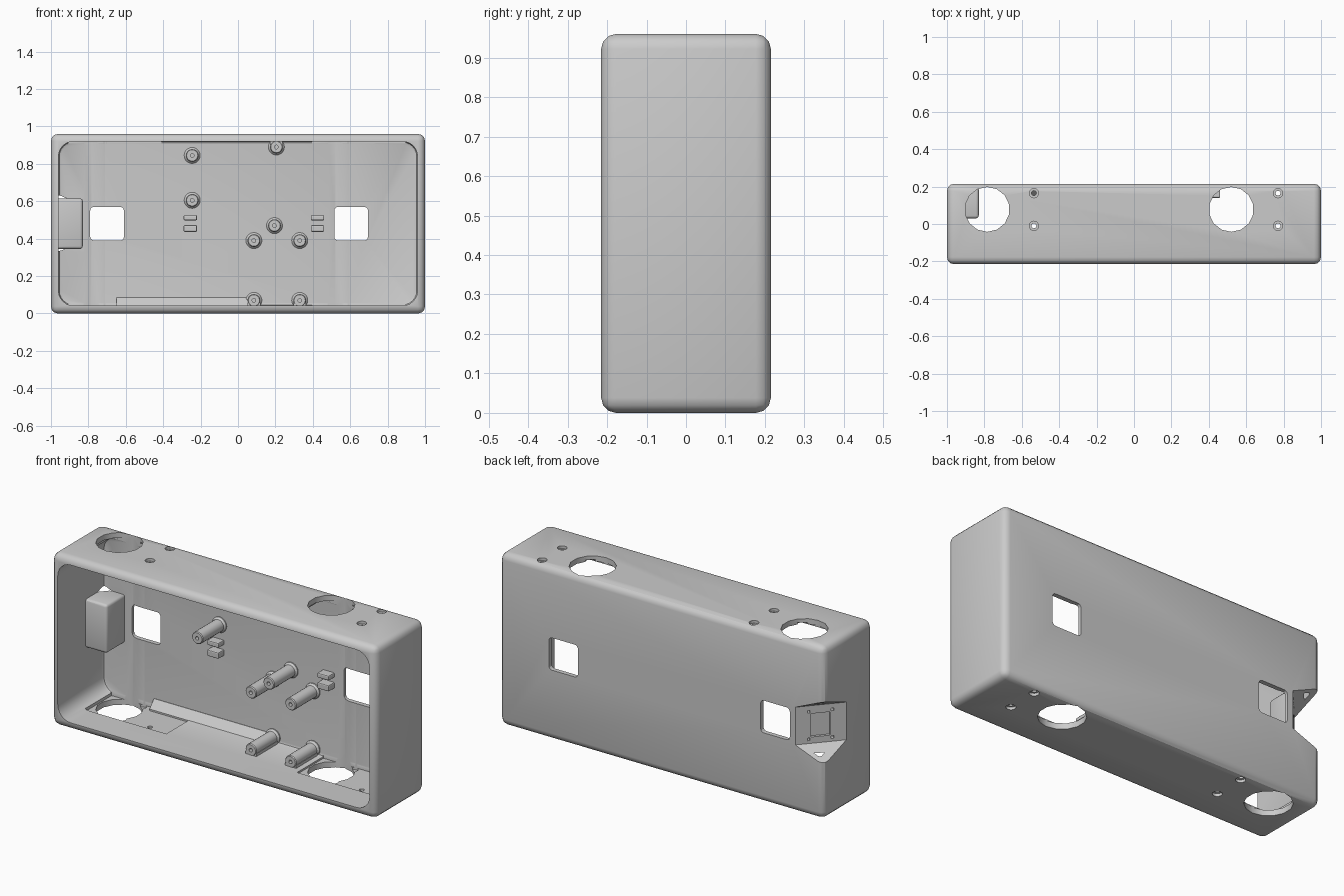
import bpy, bmesh, math
from mathutils import Vector, Matrix

if "Cube" in bpy.data.objects:
    bpy.data.objects.remove(bpy.data.objects["Cube"])


def make(name, bm):
    bmesh.ops.recalc_face_normals(bm, faces=bm.faces)
    me = bpy.data.meshes.new(name)
    bm.to_mesh(me)
    bm.free()
    ob = bpy.data.objects.new(name, me)
    bpy.context.collection.objects.link(ob)
    return ob


def box(name, x, y, z, bevel=0, axis=None, seg=3):
    """Box from (min, max) ranges; bevel all edges or only those along an axis."""
    bm = bmesh.new()
    bmesh.ops.create_cube(bm, size=1)
    for v in bm.verts:
        v.co = [r[0] + (c + .5) * (r[1] - r[0]) for r, c in zip((x, y, z), v.co)]
    if bevel:
        es = [e for e in bm.edges if axis is None or
              abs((e.verts[0].co - e.verts[1].co).normalized()[axis]) > .9]
        bmesh.ops.bevel(bm, geom=es, offset=bevel, segments=seg, profile=.5, affect='EDGES')
    return make(name, bm)


def cyl(name, x, y, z, r, sides=16):
    bm = bmesh.new()
    bmesh.ops.create_cone(bm, cap_ends=True, segments=sides, radius1=r, radius2=r,
                          depth=z[1] - z[0],
                          matrix=Matrix.Translation((x, y, (z[0] + z[1]) / 2)))
    return make(name, bm)


def boolean(target, tool, op='DIFFERENCE'):
    m = target.modifiers.new('bool', 'BOOLEAN')
    m.object, m.operation, m.solver = tool, op, 'EXACT'
    bpy.context.view_layer.objects.active = target
    bpy.ops.object.modifier_apply(modifier=m.name)
    bpy.data.objects.remove(tool)


def smooth(ob):
    bpy.ops.object.select_all(action='DESELECT')
    ob.select_set(True)
    bpy.context.view_layer.objects.active = ob
    bpy.ops.object.shade_smooth_by_angle(angle=math.radians(30))


# Outer shell, open at the front
shell = box('case_shell', (-1, 1), (-.215, .215), (0, .96), .038)

# Cavity with rounded corners and a softened rear edge
cav = box('cavity_cutter', (-.96, .96), (-.3, .19), (.042, .92), .08, 1, 6)
bm = bmesh.new()
bm.from_mesh(cav.data)
rear = [e for e in bm.edges if all(v.co.y > .18 for v in e.verts)]
bmesh.ops.bevel(bm, geom=rear, offset=.015, segments=2, profile=.5, affect='EDGES')
bm.to_mesh(cav.data)
bm.free()
boolean(shell, cav)

# Square windows in the back wall
for cx in (-.70, .605):
    boolean(shell, box('window_cutter', (cx - .09, cx + .09), (.1, .3), (.39, .57), .02, 1))

# Speaker style openings, screw holes and shallow seats in top and floor
for dx in (0, 1.305):
    for z in ((.91, .93), (.032, .06)):
        boolean(shell, box('seat_cutter', (-.91 + dx, -.41 + dx), (-.045, .188), z))
    boolean(shell, cyl('opening_cutter', -.785 + dx, .078, (-.1, 1.1), .12, 14))
    for y in (.165, -.01):
        boolean(shell, cyl('notch_cutter', -.71 + dx, y, (.02, .94), .025))
        boolean(shell, cyl('screw_cutter', -.535 + dx, y, (-.1, 1.1), .013))
        for z in ((-.05, .015), (.945, 1.05)):
            boolean(shell, cyl('counterbore_cutter', -.535 + dx, y, z, .025))

# Corner housing inside the shell
boolean(shell, box('corner_housing', (-.985, -.83), (.03, .2), (.345, .615), .015), 'UNION')

# Diagonal recess on the rear left corner, flaring outward
a, b = Vector((-.84, .215, 0)), Vector((-1, .035, 0))
t = (b - a).normalized()
n = Vector((t.y, -t.x, 0))
mid = (a + b) / 2 - n * .012
up = Vector((0, 0, 1))
bm = bmesh.new()
for d, zs in ((0, (.375, .585)), (.3, (.22, .76))):
    for s in (-.15, .15):
        for z in zs:
            bm.verts.new(mid + n * d + t * s + up * z)
bmesh.ops.convex_hull(bm, input=bm.verts)
boolean(shell, make('recess_cutter', bm))

# Square pocket with four small holes on the diagonal face
rot = Matrix((t, n, up)).transposed().to_4x4()
rot.translation = mid + up * .475


def on_face(ob):
    ob.data.transform(rot)
    if rot.determinant() < 0:
        ob.data.flip_normals()
    return ob


boolean(shell, on_face(box('pocket_cutter', (-.05, .05), (-.015, .05), (-.065, .065))))
for sx in (-.062, .062):
    for sz in (-.077, .077):
        boolean(shell, on_face(box('pin_cutter', (sx - .007, sx + .007), (-.03, .05),
                                   (sz - .007, sz + .007))))
smooth(shell)

# Hollow-tipped mounting posts on the back wall, some joined to floor or ceiling
posts = [(-.245, .845), (.205, .89), (-.245, .605), (.195, .47),
         (.085, .39), (.33, .39), (.085, .07), (.33, .07)]
profile = [(.043, .195), (.043, .184), (.034, .174), (.034, -.005), (.030, -.01),
           (.010, -.01), (.010, .06)]
for i, (px, pz) in enumerate(posts):
    bm = bmesh.new()
    rings = [[bm.verts.new((px + r * math.cos(k * math.tau / 20), y,
                            pz + r * math.sin(k * math.tau / 20))) for k in range(20)]
             for r, y in profile]
    for p, q in zip(rings, rings[1:]):
        for k in range(20):
            bm.faces.new((p[k], p[k - 1], q[k - 1], q[k]))
    bm.faces.new(rings[0])
    bm.faces.new(rings[-1])
    smooth(make(f'mount_post_{i}', bm))
    if pz < .1 or pz > .86:
        z = (.03, pz - .012) if pz < .1 else (pz + .012, .93)
        box(f'post_web_{i}', (px - .034, px + .034), (-.008, .195), z)

# Pairs of small retaining clips
for cx in (-.255, .425):
    for z in ((.498, .525), (.437, .472)):
        box('retaining_clip', (cx - .036, cx + .036), (.14, .195), z, .006, seg=2)

# Sloped ledge between floor and back wall
bm = bmesh.new()
sec = [(.2, .085), (.188, .085), (.15, .041), (.15, .03), (.2, .03)]
ends = [[bm.verts.new((x, y, z)) for y, z in sec] for x in (-.65, .06)]
for e in ends:
    bm.faces.new(e)
for k in range(5):
    bm.faces.new((ends[0][k], ends[0][k - 1], ends[1][k - 1], ends[1][k]))
make('floor_ledge', bm)
